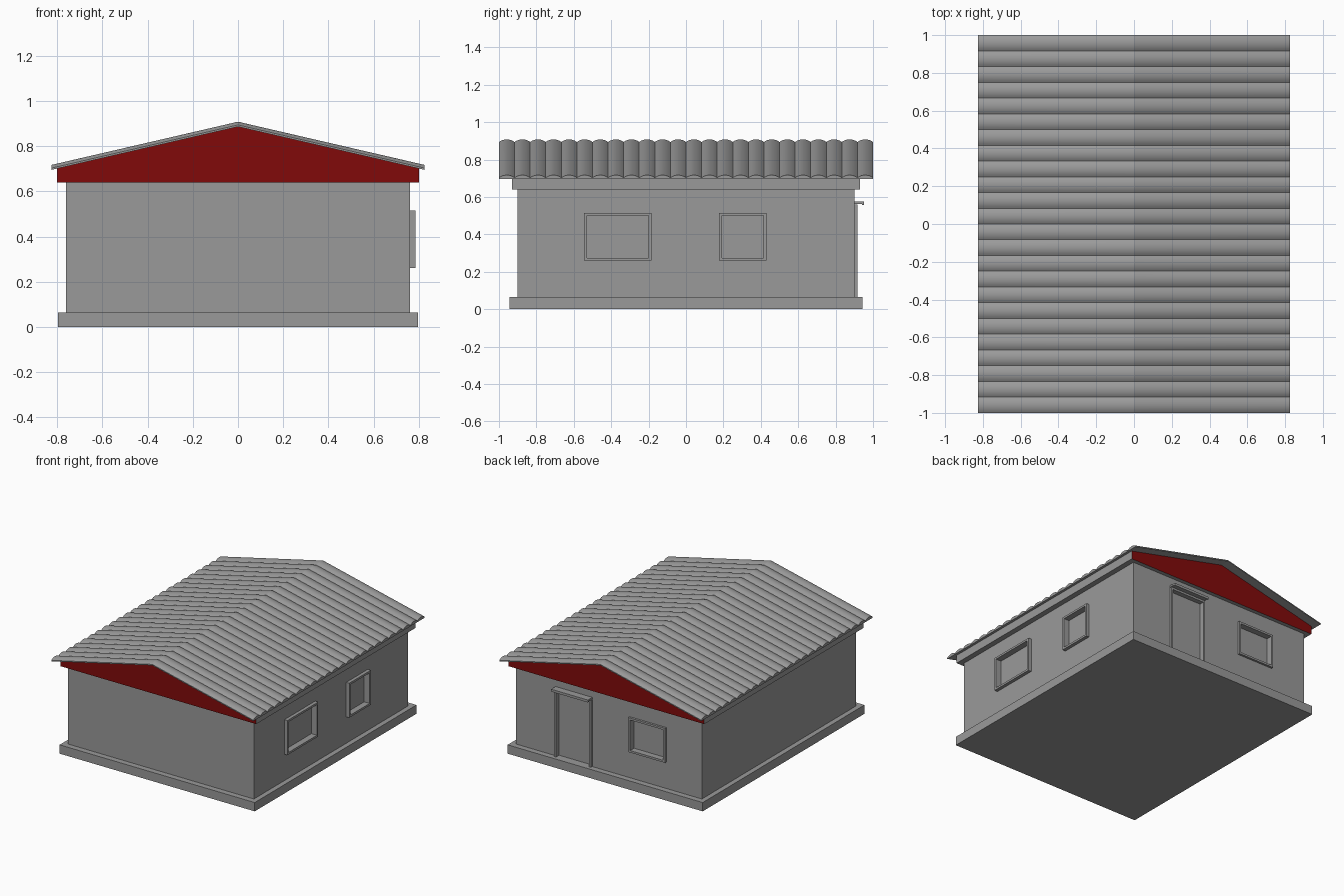
import bpy, bmesh, math

if "Cube" in bpy.data.objects:
    bpy.data.objects.remove(bpy.data.objects["Cube"], do_unlink=True)


def material(name, colour):
    mat = bpy.data.materials.new(name)
    mat.use_nodes = True
    mat.diffuse_color = colour
    mat.node_tree.nodes["Principled BSDF"].inputs["Base Color"].default_value = colour
    return mat


GREY = material("plain grey", (0.32, 0.32, 0.32, 1))
RED = material("deep red", (0.22, 0.003, 0.003, 1))
WALL_X, WALL_Y = 0.76, 0.90
BASE_TOP, WALL_TOP = 0.065, 0.64


def finish(name, bm, mats=(GREY,)):
    bmesh.ops.recalc_face_normals(bm, faces=bm.faces)
    mesh = bpy.data.meshes.new(name)
    bm.to_mesh(mesh)
    bm.free()
    for mat in mats:
        mesh.materials.append(mat)
    obj = bpy.data.objects.new(name, mesh)
    bpy.context.collection.objects.link(obj)
    return obj


def box(name, x, y, z):
    """Box from three (low, high) ranges."""
    bm = bmesh.new()
    bmesh.ops.create_cube(bm, size=1)
    for v in bm.verts:
        v.co = [r[0] if c < 0 else r[1] for c, r in zip(v.co, (x, y, z))]
    return finish(name, bm)


def sweep(bm, rings, closed=False):
    """Skin a list of equal point rings, capped at the ends unless closed."""
    rows = [[bm.verts.new(p) for p in ring] for ring in rings]
    n = len(rows[0])
    pairs = list(zip(rows, rows[1:])) + ([(rows[-1], rows[0])] if closed else [])
    for a, b in pairs:
        for i in range(n):
            j = (i + 1) % n
            bm.faces.new((a[i], a[j], b[j], b[i]))
    if not closed:
        bm.faces.new(rows[0])
        bm.faces.new(rows[-1])


# Plinth and walls
box("plinth", (-0.797, 0.797), (-0.943, 0.943), (0, BASE_TOP))
walls = box("walls", (-WALL_X, WALL_X), (-WALL_Y, WALL_Y), (BASE_TOP, WALL_TOP))


def place(side, u, d, z):
    """Point on a wall: u along it, d outward from its surface."""
    return (WALL_X + d, u, z) if side == "right" else (u, WALL_Y + d, z)


def opening(name, side, u0, u1, z0, z1, out, border=0.015, recess=0.02):
    # Raised surround
    bm = bmesh.new()
    rings = []
    for inset, d in ((0, 0), (0, out), (border, out), (border, 0)):
        a, b, c, e = u0 + inset, u1 - inset, z0 + inset, z1 - inset
        rings.append([place(side, u, d, z) for u, z in ((a, c), (b, c), (b, e), (a, e))])
    sweep(bm, rings, closed=True)
    finish(name + "_frame", bm)
    # Recess cut in the wall, its floor forming the pane or door leaf
    low = place(side, u0 + border, -recess, z0 + border)
    high = place(side, u1 - border, 0.1, z1 - border)
    cutter = box(name + "_cutter", *zip(low, high))
    cutter.hide_render = True
    mod = walls.modifiers.new(name, "BOOLEAN")
    mod.operation, mod.solver, mod.object = "DIFFERENCE", "EXACT", cutter
    bpy.context.view_layer.objects.active = walls
    bpy.ops.object.modifier_apply(modifier=mod.name)
    bpy.data.objects.remove(cutter, do_unlink=True)


# Windows and door
opening("large_side_window", "right", -0.545, -0.185, 0.26, 0.515, 0.025)
opening("small_side_window", "right", 0.177, 0.43, 0.26, 0.515, 0.025)
opening("back_window", "back", -0.47, -0.17, 0.26, 0.515, 0.016, recess=0.03)
opening("door", "back", 0.135, 0.435, BASE_TOP - 0.015, 0.56, 0.016)
box("door_canopy", (0.135, 0.435), (WALL_Y, 0.952), (0.563, 0.576))
box("door_canopy_lip", (0.135, 0.435), (0.94, 0.952), (0.558, 0.563))

# Gable block with red ends
EAVE, RIDGE, ROOF_X = 0.695, 0.886, 0.825
slope = (RIDGE - EAVE) / ROOF_X
shoulder = RIDGE - 0.80 * slope
outline = [(-0.80, WALL_TOP), (0.80, WALL_TOP), (0.80, shoulder), (0, RIDGE), (-0.80, shoulder)]
bm = bmesh.new()
sweep(bm, [[(x, y, z) for x, z in outline] for y in (-0.93, 0.93)])
bm.normal_update()
for f in bm.faces:
    f.material_index = 1 if abs(f.normal.y) > 0.9 else 0
finish("gable_block", bm, (GREY, RED))

# Corrugated roof: a row of shallow arcs swept over the ridge
COUNT, STEPS, THICK, RISE = 24, 8, 0.008, 0.014
pitch = 2 / COUNT
half = pitch / 2
radius = (half ** 2 + RISE ** 2) / (2 * RISE)
section = [(1, 0), (-1, 0)]
for i in range(COUNT * STEPS + 1):
    t = (i % STEPS) / STEPS * pitch - half
    section.append((-1 + i * pitch / STEPS, THICK + math.sqrt(radius ** 2 - t ** 2) - radius + RISE))
bm = bmesh.new()
sweep(bm, [[(x, y, RIDGE + h - abs(x) * slope) for y, h in section] for x in (-ROOF_X, 0, ROOF_X)])
roof = finish("corrugated_roof", bm)
bpy.ops.object.select_all(action="DESELECT")
roof.select_set(True)
bpy.context.view_layer.objects.active = roof
bpy.ops.object.shade_smooth_by_angle(angle=math.radians(20))
